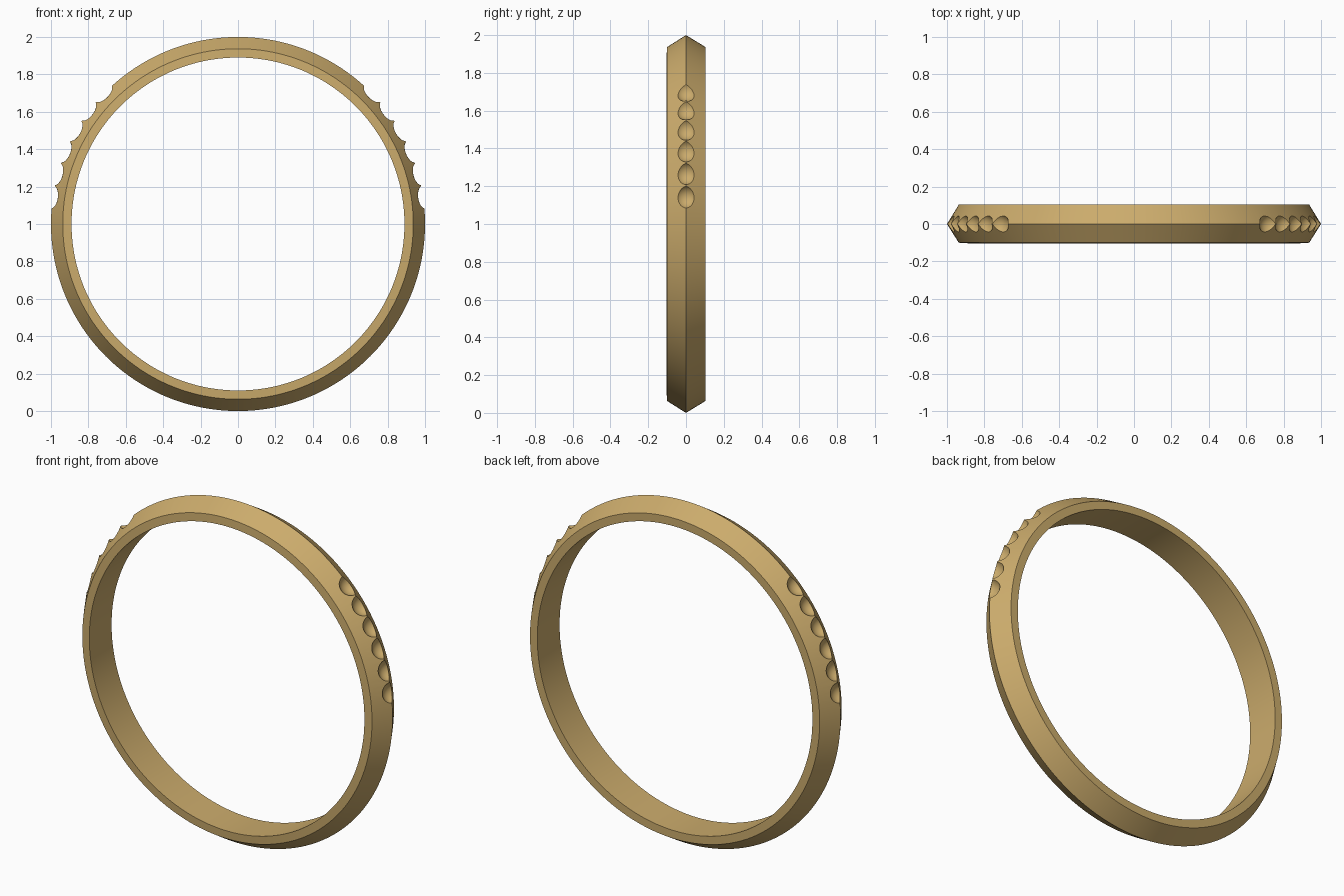
import bpy, bmesh
from math import sin, cos, radians, tau
from mathutils import Matrix

if "Cube" in bpy.data.objects:
    bpy.data.objects.remove(bpy.data.objects["Cube"])

SEG = 192


def new_object(name, bm):
    bmesh.ops.recalc_face_normals(bm, faces=bm.faces)
    mesh = bpy.data.meshes.new(name)
    bm.to_mesh(mesh)
    bm.free()
    ob = bpy.data.objects.new(name, mesh)
    bpy.context.collection.objects.link(ob)
    return ob


# Ring band: peaked cross-section (radius, y) swept round the y axis
profile = [(0.89, -0.103), (0.937, -0.1), (1.0, 0.0), (0.937, 0.103), (0.89, 0.103)]
bm = bmesh.new()
rings = []
for i in range(SEG):
    a = tau * i / SEG
    rings.append([bm.verts.new((r * cos(a), y, 1 + r * sin(a))) for r, y in profile])
n = len(profile)
for i in range(SEG):
    p, q = rings[i], rings[(i + 1) % SEG]
    for j in range(n):
        k = (j + 1) % n
        bm.faces.new((p[j], p[k], q[k], q[j]))
band = new_object("ring_band", bm)

# Scallop cutters: six small spheres along the ridge on each shoulder
bm = bmesh.new()
for side in (-1, 1):
    for i in range(6):
        a = radians(8.2 + 7.2 * i)
        pos = Matrix.Translation((side * 1.02 * cos(a), 0, 1 + 1.02 * sin(a)))
        turn = Matrix.Rotation(-side * a, 4, 'Y')
        bmesh.ops.create_uvsphere(bm, u_segments=40, v_segments=24,
                                  radius=0.063, matrix=pos @ turn)
cutter = new_object("scallop_cutter", bm)
cutter.hide_render = True

mod = band.modifiers.new("scallops", 'BOOLEAN')
mod.operation = 'DIFFERENCE'
mod.solver = 'EXACT'
mod.object = cutter
bpy.ops.object.select_all(action='DESELECT')
bpy.context.view_layer.objects.active = band
band.select_set(True)
bpy.ops.object.modifier_apply(modifier=mod.name)
bpy.data.objects.remove(cutter)

# Gold finish, smooth with crisp ridges
gold = bpy.data.materials.new("gold")
gold.diffuse_color = (0.60, 0.41, 0.15, 1)
gold.use_nodes = True
gold.node_tree.nodes["Principled BSDF"].inputs["Base Color"].default_value = gold.diffuse_color
band.data.materials.clear()
band.data.materials.append(gold)
bpy.ops.object.shade_smooth_by_angle(angle=radians(30))
